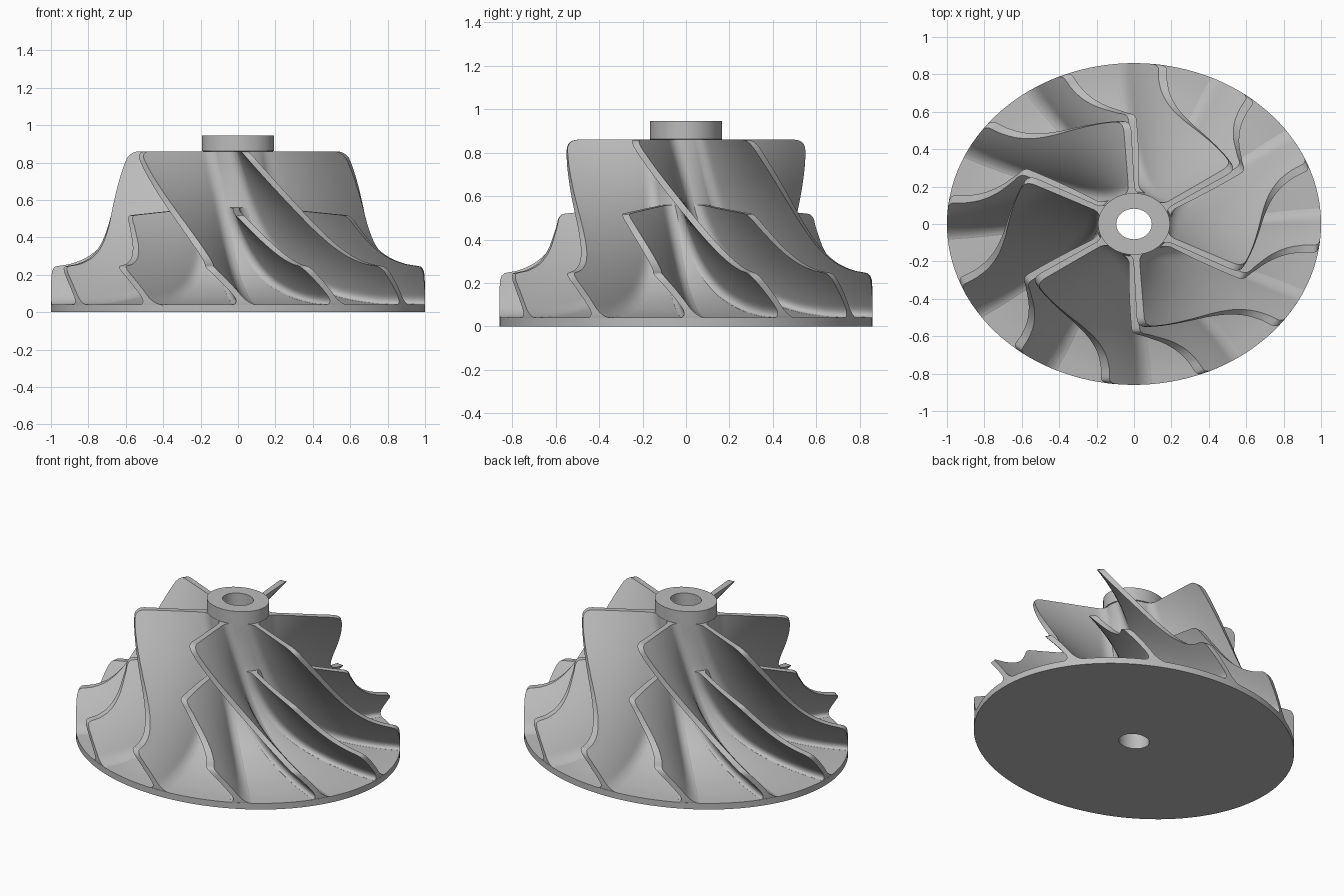
import bpy, bmesh, math
from mathutils import Vector

Y_SCALE = 0.86      # the wheel is slightly oval
SEGMENTS = 128

if "Cube" in bpy.data.objects:
    bpy.data.objects.remove(bpy.data.objects["Cube"], do_unlink=True)

metal = bpy.data.materials.new("grey metal")
metal.use_nodes = True
metal.diffuse_color = (0.5, 0.5, 0.5, 1)
metal.node_tree.nodes["Principled BSDF"].inputs["Base Color"].default_value = (0.5, 0.5, 0.5, 1)


def smooth_path(points, count):
    """Catmull-Rom curve through (radius, height) points, evenly resampled."""
    p = [Vector(q) for q in points]
    p = [2 * p[0] - p[1]] + p + [2 * p[-1] - p[-2]]
    fine = []
    for a, b, c, d in zip(p, p[1:], p[2:], p[3:]):
        for k in range(12):
            t = k / 12
            fine.append(0.5 * (2 * b + (c - a) * t + (2 * a - 5 * b + 4 * c - d) * t**2
                               + (3 * b - a - 3 * c + d) * t**3))
    fine.append(p[-2])
    lengths = [0]
    for a, b in zip(fine, fine[1:]):
        lengths.append(lengths[-1] + (b - a).length)
    result, k = [], 0
    for i in range(count):
        goal = lengths[-1] * i / (count - 1)
        while k < len(fine) - 2 and lengths[k + 1] < goal:
            k += 1
        f = (goal - lengths[k]) / (lengths[k + 1] - lengths[k])
        result.append(fine[k].lerp(fine[k + 1], f))
    return result


def polar(r, angle, z):
    return (r * math.cos(angle), r * math.sin(angle) * Y_SCALE, z)


def finish(bm, name):
    bmesh.ops.recalc_face_normals(bm, faces=bm.faces)
    mesh = bpy.data.meshes.new(name)
    bm.to_mesh(mesh)
    bm.free()
    mesh.materials.append(metal)
    obj = bpy.data.objects.new(name, mesh)
    bpy.context.collection.objects.link(obj)
    bpy.ops.object.select_all(action='DESELECT')
    obj.select_set(True)
    bpy.context.view_layer.objects.active = obj
    bpy.ops.object.shade_smooth_by_angle(angle=math.radians(35))
    return obj


# Meridional curves as (radius, height)
HUB = [(0.185, 0.86), (0.185, 0.72), (0.2, 0.56), (0.245, 0.4), (0.33, 0.26),
       (0.47, 0.15), (0.66, 0.08), (0.85, 0.048), (1, 0.04)]
SHROUD = [(0.655, 0.66), (0.672, 0.55), (0.7, 0.45), (0.75, 0.36), (0.82, 0.295),
          (0.9, 0.26), (0.965, 0.248), (0.99, 0.24), (1, 0.215)]
MAIN_TIP = [(0.58, 0.86), (0.61, 0.855), (0.635, 0.835), (0.643, 0.8)] + SHROUD
SPLITTER_TIP = [(0.64, 0.52), (0.665, 0.515), (0.684, 0.495)] + SHROUD[2:]


# Hub with flared back disc and through bore
def build_hub():
    bm = bmesh.new()
    profile = [(0.095, 0), (1, 0)]
    profile += [tuple(p) for p in reversed(smooth_path(HUB, 40))]
    profile += [(0.192, 0.862), (0.192, 0.945), (0.095, 0.945)]
    rings = [[bm.verts.new(polar(r, math.tau * k / SEGMENTS, z)) for k in range(SEGMENTS)]
             for r, z in profile]
    for a, b in zip(rings, rings[1:] + rings[:1]):
        for k in range(SEGMENTS):
            n = (k + 1) % SEGMENTS
            bm.faces.new((a[k], a[n], b[n], b[k]))
    finish(bm, "hub")


# Radial-fibre blade: the wrap angle depends on height only
def wrap(z):
    return -math.radians(26.5 + 35 * z + 75 * z**2 - 40 * z**3)


def wrap_slope(z):
    return math.radians(35 + 150 * z - 120 * z**2)


def half_thickness(d, fillet=0.05):
    """Thin blade with a rounded fillet near the hub."""
    gap = max(0, fillet - max(d, 0))
    return 0.016 + 0.8 * (fillet - math.sqrt(fillet**2 - gap**2))


def build_blade(name, root, tip, turn, rows=48, cols=18):
    bm = bmesh.new()
    sides = ([], [])
    for h, s in zip(smooth_path(root, rows), smooth_path(tip, rows)):
        span = (s - h).length
        lines = ([], [])
        for j in range(cols):
            f = (j / (cols - 1)) ** 2.2
            r, z = h.lerp(s, f)
            # first column is sunk slightly into the hub
            if j == 0:
                z -= 0.006
            t = half_thickness(f * span) * math.hypot(1, r * wrap_slope(z)) / r
            for line, sign in zip(lines, (-1, 1)):
                line.append(bm.verts.new(polar(r, turn + wrap(z) + sign * t, z)))
        sides[0].append(lines[0])
        sides[1].append(lines[1])
    left, right = sides
    for g in sides:
        for a, b in zip(g, g[1:]):
            for j in range(cols - 1):
                bm.faces.new((a[j], a[j + 1], b[j + 1], b[j]))
    # close leading and trailing edges, then root and tip
    for i in (0, -1):
        for j in range(cols - 1):
            bm.faces.new((left[i][j], left[i][j + 1], right[i][j + 1], right[i][j]))
    for j in (0, -1):
        for i in range(rows - 1):
            bm.faces.new((left[i][j], left[i + 1][j], right[i + 1][j], right[i][j]))
    finish(bm, name)


build_hub()
for k in range(6):
    angle = math.tau * k / 6
    build_blade(f"main_blade_{k + 1}", HUB, MAIN_TIP, angle)
    build_blade(f"splitter_blade_{k + 1}", HUB[2:], SPLITTER_TIP, angle + math.tau / 12)
